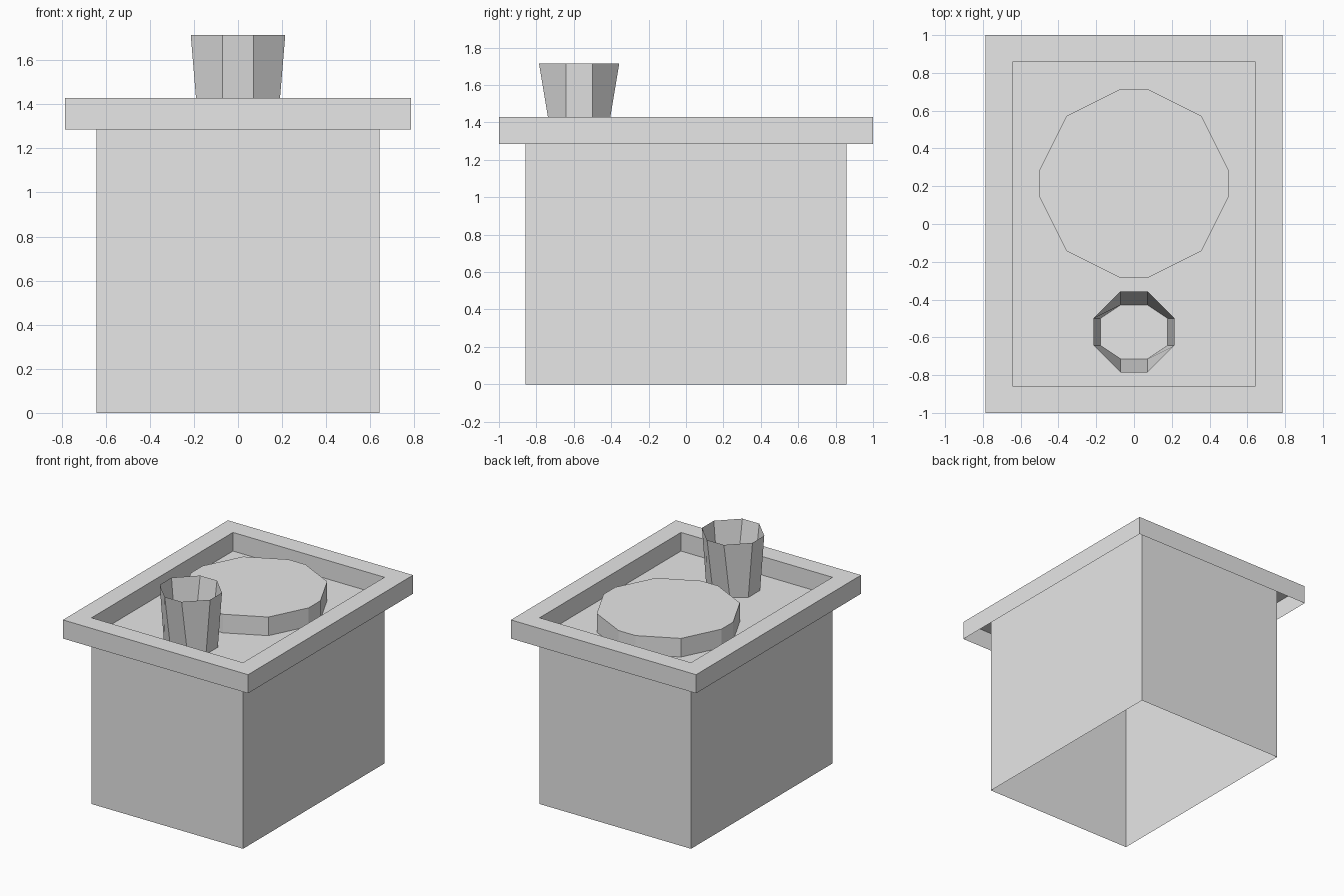
import bpy
import bmesh

cube = bpy.data.objects.get("Cube")
if cube:
    bpy.data.objects.remove(cube, do_unlink=True)

U = 1 / 14  # the model's grid step

grey = bpy.data.materials.new("plain grey")
grey.use_nodes = True
grey.diffuse_color = (0.8, 0.8, 0.8, 1)
grey.node_tree.nodes["Principled BSDF"].inputs["Base Color"].default_value = (0.8, 0.8, 0.8, 1)


def ring(corner, z, cy=0):
    """Counter-clockwise outline mirrored from the points of its first quadrant."""
    back = corner[::-1]
    pts = (corner + [(-x, y) for x, y in back]
           + [(-x, -y) for x, y in corner] + [(x, -y) for x, y in back])
    return [(x * U, (y + cy) * U, z * U) for x, y in pts]


def loft(name, rings, cap=False):
    """Skin consecutive rings, optionally closing the last one."""
    bm = bmesh.new()
    loops = [[bm.verts.new(p) for p in r] for r in rings]
    for a, b in zip(loops, loops[1:]):
        for i in range(len(a)):
            j = (i + 1) % len(a)
            bm.faces.new((a[i], a[j], b[j], b[i]))
    if cap:
        bm.faces.new(loops[-1])
    mesh = bpy.data.meshes.new(name)
    bm.to_mesh(mesh)
    bm.free()
    mesh.materials.append(grey)
    obj = bpy.data.objects.new(name, mesh)
    bpy.context.collection.objects.link(obj)
    return obj


inner, outer = [(9, 12)], [(11, 14)]

# Open-bottomed box
loft("body", [ring(inner, 0), ring(inner, 18)])

# Overhanging rim: skirt, flat top and the walls and floor of the recess
loft("rim_and_tray", [ring(outer, 18), ring(outer, 20), ring(inner, 20), ring(inner, 18)], cap=True)

# Round slab in the tray
disc = [(7, 1), (5, 5), (1, 7)]
loft("round_slab", [ring(disc, 18, 3), ring(disc, 20, 3)], cap=True)

# Thin flared cup, open at the top
loft("cup", [ring([(2.5, 1), (1, 2)], 18, -8), ring([(3, 1), (1, 3)], 24, -8)])
